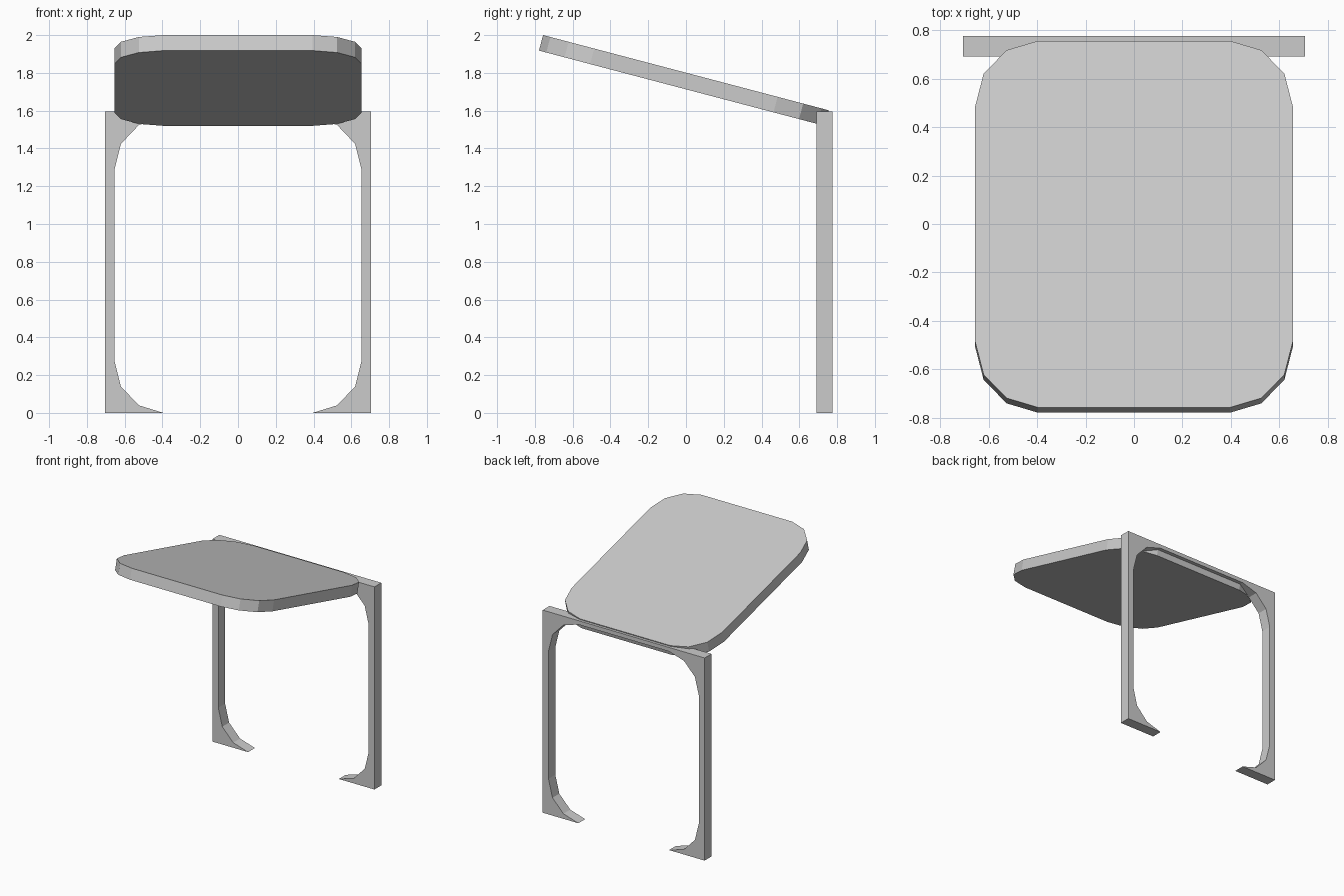
import bpy, bmesh
from math import radians
from mathutils import Matrix, Vector

if "Cube" in bpy.data.objects:
    bpy.data.objects.remove(bpy.data.objects["Cube"])

HALF_W = 0.655      # half width of flap and opening
HALF_H = 0.782      # half length of flap and opening
DEPTH = 0.085       # thickness of both parts
# clipped corner, as insets from the side and the end
CORNER = [(0.0, 0.28), (0.035, 0.14), (0.13, 0.04), (0.26, 0.0)]


def corner(sx, sy):
    return [(sx * (HALF_W - dx), sy * (HALF_H - dy)) for dx, dy in CORNER]


def prism(name, outline, matrix):
    """Extrude a flat outline along local +z and place it."""
    bm = bmesh.new()
    face = bm.faces.new([bm.verts.new((x, y, 0)) for x, y in outline])
    new = bmesh.ops.extrude_face_region(bm, geom=[face])["geom"]
    verts = [g for g in new if isinstance(g, bmesh.types.BMVert)]
    bmesh.ops.translate(bm, verts=verts, vec=(0, 0, DEPTH))
    bmesh.ops.transform(bm, matrix=matrix, verts=bm.verts)
    bmesh.ops.recalc_face_normals(bm, faces=bm.faces)
    mesh = bpy.data.meshes.new(name)
    bm.to_mesh(mesh)
    bm.free()
    obj = bpy.data.objects.new(name, mesh)
    bpy.context.collection.objects.link(obj)
    return obj


# Upright frame: arch whose opening matches the flap, open at the floor
inner_right = corner(1, -1)[::-1] + corner(1, 1)
inner_left = [(-x, y) for x, y in inner_right[::-1]]
base, top = -HALF_H, 1.595 - HALF_H
arch = inner_right + inner_left + [(-0.705, base), (-0.705, top), (0.705, top), (0.705, base)]
prism("upright_frame", arch,
      Matrix.Translation((0, 0.775, HALF_H)) @ Matrix.Rotation(radians(90), 4, 'X'))

# Tilted flap: the clipped-corner panel hinged up at the frame's top
panel = corner(1, -1)[::-1] + corner(1, 1) + corner(-1, 1)[::-1] + corner(-1, -1)
tilt = Matrix.Rotation(radians(-14.75), 4, 'X')
centre = Vector((0, -0.0005, 1.801)) - tilt @ Vector((0, 0, DEPTH))
prism("tilted_flap", panel, Matrix.Translation(centre) @ tilt)
